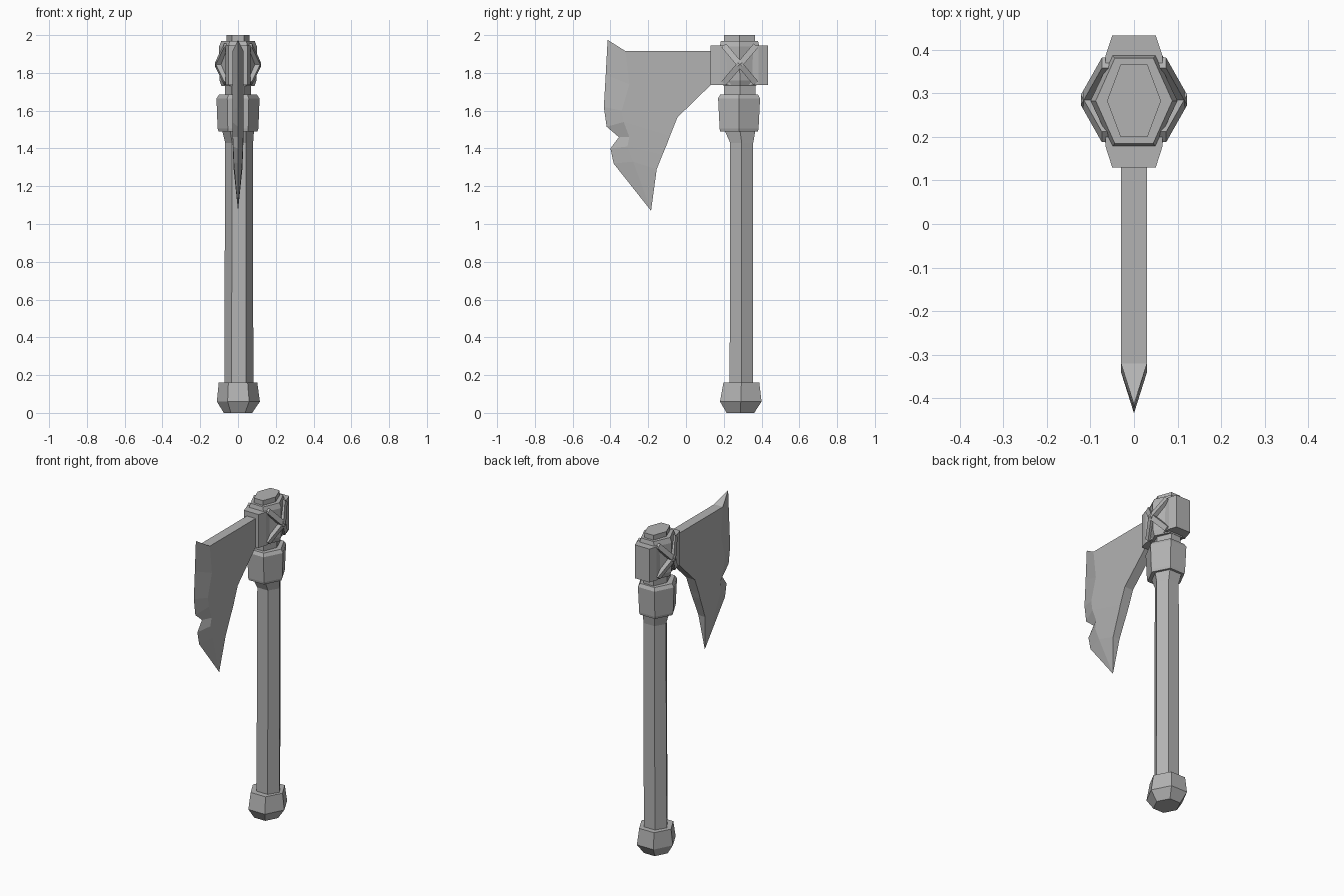
import bpy
import bmesh
import math

if "Cube" in bpy.data.objects:
    bpy.data.objects.remove(bpy.data.objects["Cube"])

GREY = (0.45, 0.45, 0.45, 1)
mat = bpy.data.materials.new("plain grey")
mat.use_nodes = True
mat.diffuse_color = GREY
mat.node_tree.nodes["Principled BSDF"].inputs["Base Color"].default_value = GREY

CY = 0.285  # handle axis


def finish(name, bm):
    bmesh.ops.recalc_face_normals(bm, faces=bm.faces)
    mesh = bpy.data.meshes.new(name)
    bm.to_mesh(mesh)
    bm.free()
    mesh.materials.append(mat)
    ob = bpy.data.objects.new(name, mesh)
    bpy.context.collection.objects.link(ob)
    return ob


def loft(bm, rings, caps=True):
    """Join equal rings of points into a skin."""
    rows = [[bm.verts.new(p) for p in ring] for ring in rings]
    n = len(rows[0])
    for a, b in zip(rows, rows[1:]):
        for i in range(n):
            j = (i + 1) % n
            bm.faces.new((a[i], a[j], b[j], b[i]))
    if caps:
        bm.faces.new(rows[0])
        bm.faces.new(rows[-1])
    return rows


def hex_part(name, levels):
    """Six-sided turned part; levels are z, half width x, half depth y, centre x, centre y."""
    bm = bmesh.new()
    rings = []
    for z, rx, hy, cx, cy in levels:
        ry = hy / math.sin(math.pi / 3)
        rings.append([(cx + rx * math.cos(k * math.pi / 3),
                       cy + ry * math.sin(k * math.pi / 3), z) for k in range(6)])
    loft(bm, rings)
    return finish(name, bm)


# Handle and its fittings
hex_part("handle", [(0.1, 0.077, 0.062, 0.004, 0.293), (1.43, 0.074, 0.061, 0.006, 0.295),
                    (1.5, 0.085, 0.083, 0, CY), (1.6, 0.085, 0.083, 0, CY)])
hex_part("pommel", [(0, 0.075, 0.073, 0, 0.288), (0.06, 0.114, 0.11, 0.002, 0.29),
                    (0.16, 0.102, 0.095, 0, 0.293)])
hex_part("collar", [(1.49, 0.103, 0.1, 0, 0.281), (1.505, 0.108, 0.103, 0, 0.281),
                    (1.665, 0.114, 0.111, 0, 0.281), (1.685, 0.1, 0.1, 0, 0.281)])
hex_part("neck", [(1.65, 0.068, 0.083, 0, CY), (1.74, 0.068, 0.083, 0, CY)])
hex_part("head_core", [(1.73, 0.088, 0.085, 0, CY), (1.76, 0.098, 0.1, 0, CY),
                       (1.94, 0.1, 0.105, 0, 0.283), (1.97, 0.088, 0.098, 0, 0.283)])
hex_part("top_cap", [(1.96, 0.062, 0.083, 0, 0.283), (2.0, 0.062, 0.083, 0, 0.283)])

# Socket block that runs through the head
bm = bmesh.new()
half = [(0.05, 0.13), (0.066, 0.18), (0.066, 0.385), (0.05, 0.433)]
outline = half + [(-x, y) for x, y in reversed(half)]
loft(bm, [[(x, y, z) for x, y in outline] for z in (1.737, 1.945)])
finish("socket_block", bm)

# Crossed binding straps, bent over each side ridge
bm = bmesh.new()
for side in (-1, 1):
    for lean in (-1, 1):
        rings = []
        for t, x in ((-1, 0.074), (0, 0.122), (1, 0.074)):
            y, z = CY + 0.085 * t, 1.845 + 0.1 * t * lean
            dy, dz = -0.012 * lean, 0.01
            rings.append([(side * (x - 0.03), y - dy, z - dz), (side * x, y - dy, z - dz),
                          (side * x, y + dy, z + dz), (side * (x - 0.03), y + dy, z + dz)])
        loft(bm, rings)
finish("cross_straps", bm)

# Blade: each row gives back, bevel start and cutting edge as y, z, then half thickness
rows = [
    ((0.14, 1.915), (-0.32, 1.915), (-0.415, 1.975), 0.03),
    ((0.14, 1.745), (-0.30, 1.74), (-0.425, 1.79), 0.03),
    ((-0.045, 1.565), (-0.34, 1.60), (-0.435, 1.62), 0.03),
    ((-0.085, 1.465), (-0.33, 1.54), (-0.42, 1.515), 0.03),
    ((-0.1, 1.425), (-0.30, 1.46), (-0.355, 1.46), 0.028),
    ((-0.125, 1.365), (-0.31, 1.41), (-0.40, 1.40), 0.026),
    ((-0.155, 1.29), (-0.28, 1.33), (-0.383, 1.32), 0.023),
]
bm = bmesh.new()
skin = loft(bm, [[(t, *b), (t, *i), (0, *e), (-t, *i), (-t, *b)] for b, i, e, t in rows], False)
first, last = skin[0], skin[-1]
bm.faces.new((first[0], first[1], first[3], first[4]))
bm.faces.new(first[1:4])
tip = bm.verts.new((0, -0.185, 1.07))
for i in range(5):
    bm.faces.new((last[i], last[(i + 1) % 5], tip))
finish("blade", bm)
